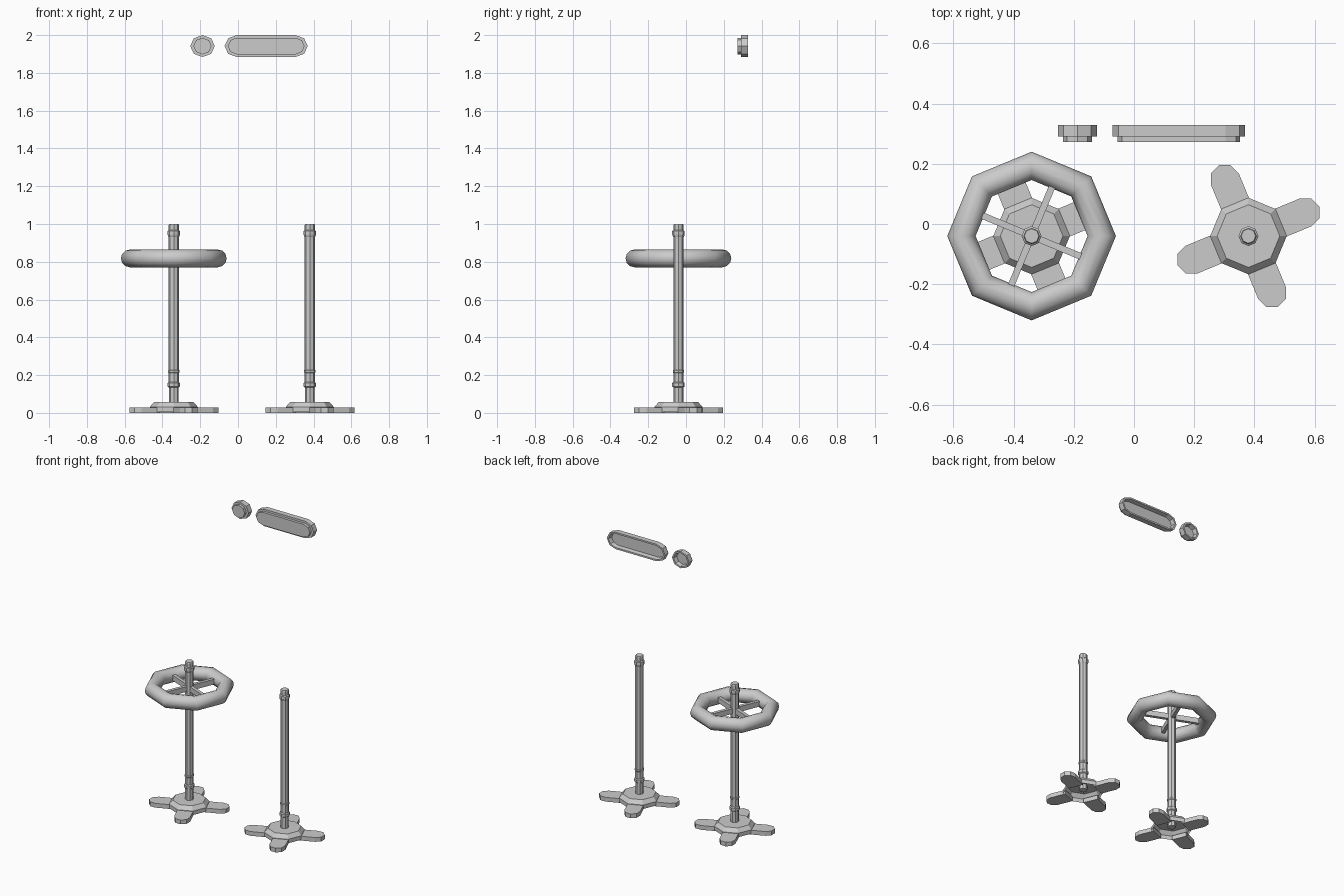
import bpy, bmesh
from math import sin, cos, pi, radians
from mathutils import Matrix, Vector

if "Cube" in bpy.data.objects:
    bpy.data.objects.remove(bpy.data.objects["Cube"])


def loft(name, rings, cap_start=True, cap_end=True):
    """Skin a list of closed point rings."""
    bm = bmesh.new()
    loops = [[bm.verts.new(p) for p in r] for r in rings]
    for a, b in zip(loops, loops[1:]):
        n = len(a)
        for i in range(n):
            bm.faces.new((a[i], a[(i + 1) % n], b[(i + 1) % n], b[i]))
    if cap_start:
        bm.faces.new(loops[0][::-1])
    if cap_end:
        bm.faces.new(loops[-1])
    bmesh.ops.recalc_face_normals(bm, faces=bm.faces)
    me = bpy.data.meshes.new(name)
    bm.to_mesh(me)
    bm.free()
    ob = bpy.data.objects.new(name, me)
    bpy.context.collection.objects.link(ob)
    return ob


def octagon(cx, cy, r, z):
    return [(cx + r * cos(i * pi / 4), cy + r * sin(i * pi / 4), z) for i in range(8)]


def lathe(name, cx, cy, profile, **caps):
    return loft(name, [octagon(cx, cy, r, z) for r, z in profile], **caps)


POST = [(.026, .025), (.026, .135), (.033, .14), (.033, .158), (.027, .163),
        (.027, .212), (.030, .215), (.030, .225), (.027, .228), (.027, .93),
        (.030, .935), (.033, .945), (.033, .962), (.027, .967),
        (.027, .995), (.024, 1.0)]
HUB = [(.127, .005), (.127, .032), (.104, .058)]


def stand(side, cx, cy):
    lathe(side + "_post", cx, cy, POST)
    lathe(side + "_base_hub", cx, cy, HUB, cap_start=False)
    # four feet with faceted round tips
    for k in range(4):
        rot = Matrix.Rotation(radians(22.5 + 90 * k), 3, 'Z')
        outline = [(.10, .05)] + [(.205 + .05 * cos(a), .05 * sin(a))
                                  for a in (pi / 2, pi / 4, 0, -pi / 4, -pi / 2)] + [(.10, -.05)]
        rings = [[Vector((cx, cy, 0)) + rot @ Vector((x, y, z)) for x, y in outline]
                 for z in (0, .029)]
        loft(f"{side}_foot_{k + 1}", rings)


stand("left", -.34, -.04)
stand("right", .38, -.04)

# octagonal padded wheel on the left post
bpy.ops.mesh.primitive_torus_add(location=(-.34, -.04, .818), major_segments=8, minor_segments=12,
                                 major_radius=.233, minor_radius=.047)
wheel = bpy.context.object
wheel.name = "wheel_rim"
bpy.ops.object.shade_smooth()

# crossed spokes
for k, ang in enumerate((-22.5, 67.5)):
    bpy.ops.mesh.primitive_cube_add(size=1, location=(-.34, -.04, .818),
                                    rotation=(0, 0, radians(ang)))
    spoke = bpy.context.object
    spoke.name = f"wheel_spoke_{k + 1}"
    spoke.scale = (.42, .022, .036)


# wall holders: raised front panel, wider rim, recessed back
def capsule(cx, half, rx, rz, y, cz=1.942):
    pts = []
    for a in range(-2, 3):
        pts.append((cx + half + rx * cos(a * pi / 4), y, cz + rz * sin(a * pi / 4)))
    for a in range(2, 7):
        pts.append((cx - half + rx * cos(a * pi / 4), y, cz + rz * sin(a * pi / 4)))
    return pts


def holder(name, cx, half):
    section = [(.048, .044, .273), (.048, .044, .291), (.065, .058, .291),
               (.065, .058, .328), (.053, .047, .328), (.047, .042, .300)]
    ob = loft(name, [capsule(cx, half, *s) for s in section])
    bm = bmesh.new()
    bm.from_mesh(ob.data)
    bmesh.ops.remove_doubles(bm, verts=bm.verts, dist=1e-5)
    bm.to_mesh(ob.data)
    bm.free()


holder("small_round_plate", -.188, 0)
holder("long_plate", .149, .155)
